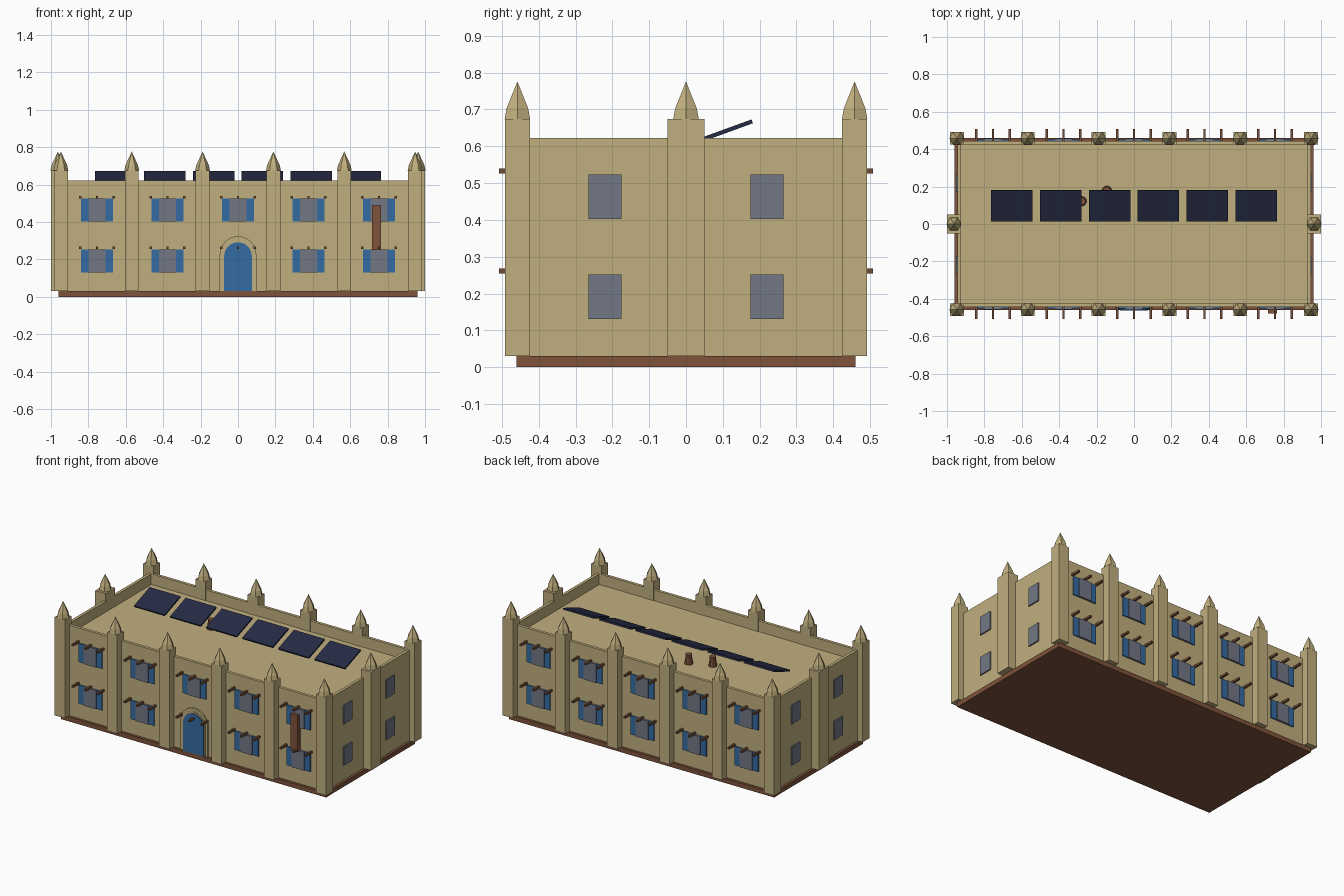
import bpy, bmesh, math
from mathutils import Matrix, Vector

if "Cube" in bpy.data.objects:
    bpy.data.objects.remove(bpy.data.objects["Cube"])


def material(name, rgb):
    m = bpy.data.materials.new(name)
    m.diffuse_color = (*rgb, 1)
    m.use_nodes = True
    m.node_tree.nodes["Principled BSDF"].inputs["Base Color"].default_value = m.diffuse_color
    return m


SAND = material("sandstone", (0.53, 0.43, 0.21))
BROWN = material("reddish brown", (0.21, 0.085, 0.043))
WOOD = material("beam wood", (0.17, 0.075, 0.035))
BLUE = material("blue paint", (0.035, 0.145, 0.36))
GLASS = material("grey glass", (0.17, 0.185, 0.235))
PANEL = material("dark panel", (0.019, 0.024, 0.058))


def finish(bm, name, mat):
    bmesh.ops.recalc_face_normals(bm, faces=bm.faces)
    me = bpy.data.meshes.new(name)
    bm.to_mesh(me)
    bm.free()
    me.materials.append(mat)
    ob = bpy.data.objects.new(name, me)
    bpy.context.collection.objects.link(ob)
    return ob


def add_box(bm, c, s, rot=Matrix()):
    m = Matrix.Translation(c) @ rot @ Matrix.Diagonal((*s, 1))
    bmesh.ops.create_cube(bm, size=1, matrix=m)


def add_cone(bm, x, y, z0, z1, r0, r1, n, rot=0):
    m = Matrix.Translation((x, y, (z0 + z1) / 2)) @ Matrix.Rotation(rot, 4, 'Z')
    bmesh.ops.create_cone(bm, cap_ends=True, segments=n, radius1=r0,
                          radius2=r1, depth=z1 - z0, matrix=m)


def add_spire(bm, x, y, z0):
    # six-sided spire with a slight bulge
    levels = [(0.04, 0), (0.0335, 0.03)]
    rings = [[bm.verts.new((x + r * math.cos(k * math.pi / 3),
                            y + r * math.sin(k * math.pi / 3), z0 + h))
              for k in range(6)] for r, h in levels]
    tip = bm.verts.new((x, y, z0 + 0.102))
    bm.faces.new(rings[0])
    for k in range(6):
        j = (k + 1) % 6
        bm.faces.new((rings[0][k], rings[0][j], rings[1][j], rings[1][k]))
        bm.faces.new((rings[1][k], rings[1][j], tip))


def arch_points(r, zc, z0, n=16):
    pts = [(r, z0)]
    pts += [(r * math.cos(math.pi * k / n), zc + r * math.sin(math.pi * k / n))
            for k in range(n + 1)]
    return pts + [(-r, z0)]


def arch(name, mat, r, zc, z0, y_front, y_back):
    bm = bmesh.new()
    f = bm.faces.new([bm.verts.new((x, y_back, z)) for x, z in arch_points(r, zc, z0)])
    ext = bmesh.ops.extrude_face_region(bm, geom=[f])
    vs = [g for g in ext["geom"] if isinstance(g, bmesh.types.BMVert)]
    bmesh.ops.translate(bm, verts=vs, vec=(0, y_front - y_back, 0))
    return finish(bm, name, mat)


# Foundation slab
bm = bmesh.new()
add_box(bm, (0, 0, 0.015), (1.922, 0.922, 0.03))
finish(bm, "foundation", BROWN)

# Building body: box whose top is inset and sunk to leave a parapet
bm = bmesh.new()
add_box(bm, (0, 0, 0.326), (1.89, 0.89, 0.592))
bm.faces.ensure_lookup_table()
top = max(bm.faces, key=lambda f: f.calc_center_median().z)
bmesh.ops.inset_region(bm, faces=[top], thickness=0.027)
ext = bmesh.ops.extrude_face_region(bm, geom=[top])
vs = [g for g in ext["geom"] if isinstance(g, bmesh.types.BMVert)]
bmesh.ops.translate(bm, verts=vs, vec=(0, 0, -0.07))
bmesh.ops.delete(bm, geom=[f for f in bm.faces if f is top], context='FACES_ONLY')
finish(bm, "walls_and_roof", SAND)

# Buttress pillars and spires
pillars, spires = bmesh.new(), bmesh.new()
P0, P1 = 0.03, 0.674
spots = [((i - 2.5) * 0.3788, s * 0.458, 0.074, 0.068)
         for i in range(6) for s in (-1, 1)]
spots += [(s * 0.963, 0, 0.074, 0.1) for s in (-1, 1)]
for x, y, w, d in spots:
    add_box(pillars, (x, y, (P0 + P1) / 2), (w, d, P1 - P0))
    add_spire(spires, x, y, P1)
finish(pillars, "pillars", SAND)
finish(spires, "spires", SAND)

# Long-side windows: blue shutters, glass and three projecting beams each
shutters, glass, beams = bmesh.new(), bmesh.new(), bmesh.new()
for s in (-1, 1):
    for i in range(5):
        x = (i - 2) * 0.377
        for z in (0.192, 0.464):
            for k in (-1, 0, 1):
                add_box(beams, (x + k * 0.09, s * 0.474, z + 0.069),
                        (0.013, 0.068, 0.013))
            if s < 0 and i == 2 and z < 0.3:
                continue  # the door stands here
            add_box(glass, (x, s * 0.449, z), (0.09, 0.018, 0.123))
            for k in (-1, 1):
                add_box(shutters, (x + k * 0.065, s * 0.447, z), (0.04, 0.01, 0.123))

# Short-side windows
for s in (-1, 1):
    for y in (-0.22, 0.22):
        for z in (0.192, 0.463):
            add_box(glass, (s * 0.947, y, z), (0.012, 0.09, 0.121))
finish(shutters, "shutters", BLUE)
finish(glass, "window_glass", GLASS)
finish(beams, "beams", WOOD)

# Arched doorway: stepped stone surround and blue door
arch("door_surround", SAND, 0.098, 0.225, 0.03, -0.454, -0.44)
arch("door_inner_surround", SAND, 0.082, 0.22, 0.03, -0.457, -0.44)
arch("door", BLUE, 0.074, 0.217, 0.03, -0.462, -0.44)

# Hanging board on the front wall
bm = bmesh.new()
add_box(bm, (0.741, -0.462, 0.37), (0.048, 0.034, 0.24))
finish(bm, "hanging_board", BROWN)

# Row of tilted roof panels
bm = bmesh.new()
tilt = Matrix.Rotation(math.radians(20), 4, 'X')
for i in range(6):
    add_box(bm, ((i - 2.5) * 0.2615, 0.098, 0.638), (0.222, 0.174, 0.011), tilt)
finish(bm, "roof_panels", PANEL)

# Roof vents: tapered pots with a small rim
bm = bmesh.new()
for x, y in ((-0.28, 0.122), (-0.145, 0.178)):
    add_cone(bm, x, y, 0.55, 0.605, 0.027, 0.018, 10)
    add_cone(bm, x, y, 0.6, 0.615, 0.021, 0.021, 10)
finish(bm, "roof_vents", BROWN)
